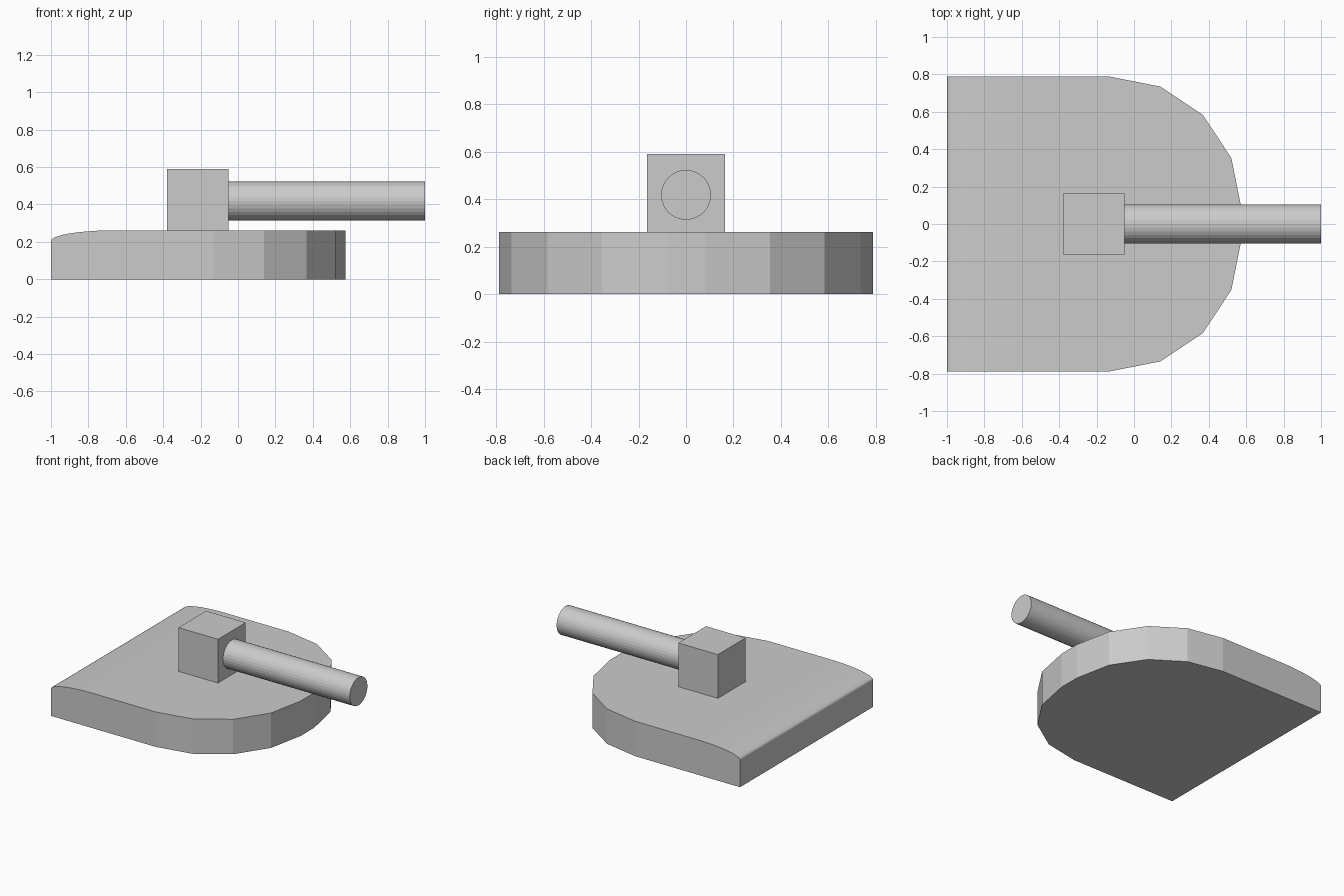
import bpy, bmesh, math

cube = bpy.data.objects.get("Cube")
if cube:
    bpy.data.objects.remove(cube, do_unlink=True)

grey = bpy.data.materials.new("plain grey")
grey.use_nodes = True
colour = (0.6, 0.6, 0.6, 1)
grey.diffuse_color = colour
grey.node_tree.nodes["Principled BSDF"].inputs["Base Color"].default_value = colour

BASE_TOP = 0.262


def finish(name, bm):
    bmesh.ops.recalc_face_normals(bm, faces=bm.faces)
    mesh = bpy.data.meshes.new(name)
    bm.to_mesh(mesh)
    bm.free()
    mesh.materials.append(grey)
    obj = bpy.data.objects.new(name, mesh)
    bpy.context.collection.objects.link(obj)
    return obj


# Base plate: ribs lofted along x, rounded-over at the straight edge
EDGE, HALF, RUN, DROP, STEPS = -1.0, 0.788, 0.35, 0.057, 10
ribs = []
for i in range(STEPS + 1):
    a = math.pi / 2 * i / STEPS
    ribs.append((EDGE + RUN * (1 - math.cos(a)), HALF,
                 BASE_TOP - DROP * (1 - math.sin(a))))
# Faceted round end
for x, y in [(-0.13, HALF), (0.14, 0.735), (0.367, 0.584), (0.52, 0.354), (0.575, 0.08)]:
    ribs.append((x, y, BASE_TOP))

bm = bmesh.new()
loops = [[bm.verts.new(p) for p in ((x, -y, 0), (x, y, 0), (x, y, z), (x, -y, z))]
         for x, y, z in ribs]
bm.faces.new(loops[0])
bm.faces.new(loops[-1])
for a, b in zip(loops, loops[1:]):
    for k in range(4):
        j = (k + 1) % 4
        bm.faces.new((a[k], a[j], b[j], b[k]))
# Merge the flat strips of the underside, top and walls
bmesh.ops.dissolve_limit(bm, angle_limit=math.radians(0.5),
                         verts=bm.verts, edges=bm.edges)
finish("base_plate", bm)

# Square block standing on the plate
BLOCK = 0.328
bm = bmesh.new()
bmesh.ops.create_cube(bm, size=BLOCK)
block = finish("block", bm)
block.location = (-0.215, 0, BASE_TOP + BLOCK / 2)

# Round rod reaching out of the block
ROD_START, ROD_END = -0.051, 1.0
bm = bmesh.new()
bmesh.ops.create_cone(bm, cap_ends=True, segments=32, radius1=0.105, radius2=0.105,
                      depth=ROD_END - ROD_START)
rod = finish("rod", bm)
rod.rotation_euler = (0, math.pi / 2, 0)
rod.location = ((ROD_START + ROD_END) / 2, 0, 0.418)
